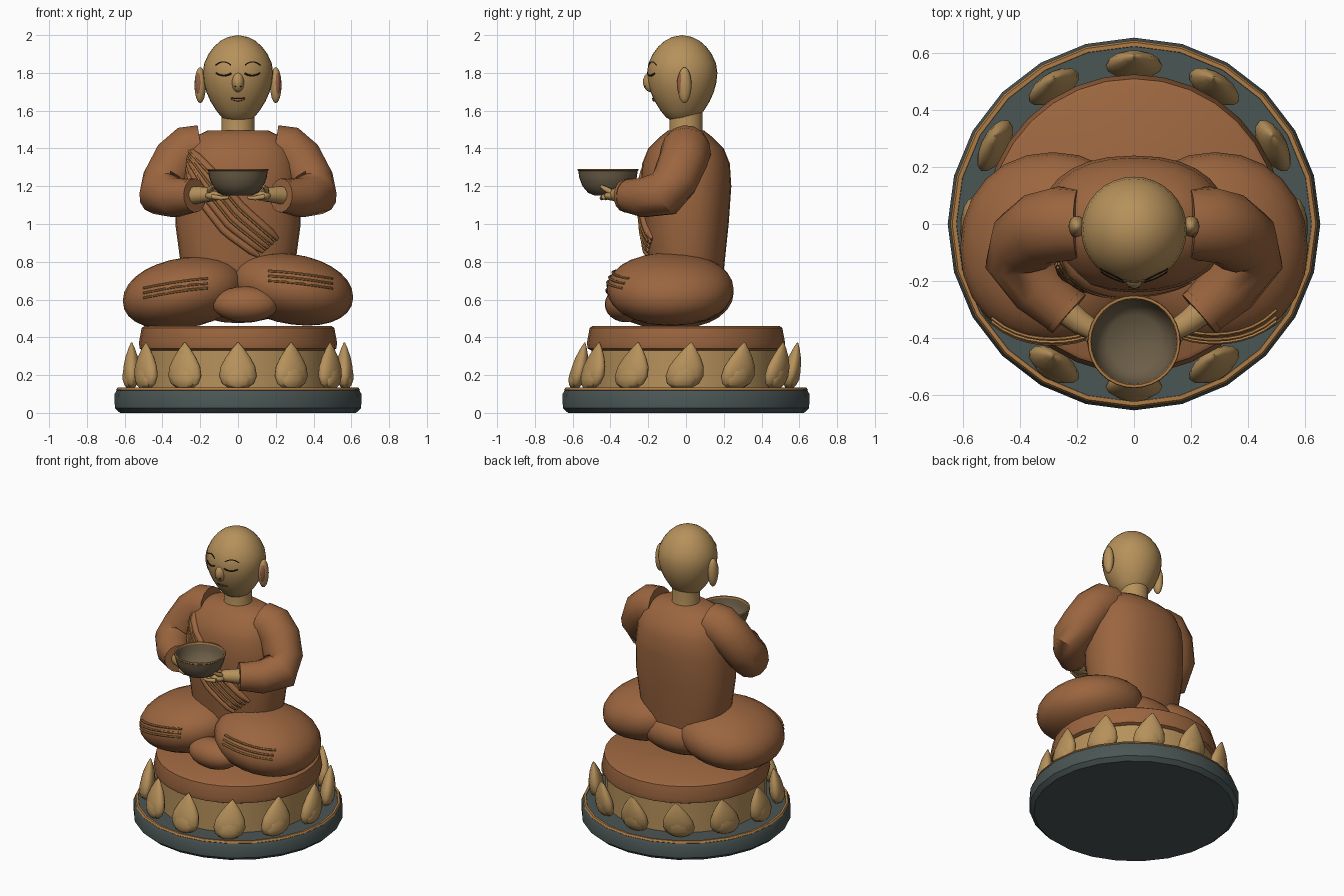
import bpy, bmesh, math
from mathutils import Vector

if "Cube" in bpy.data.objects:
    bpy.data.objects.remove(bpy.data.objects["Cube"])


def material(name, r, g, b):
    m = bpy.data.materials.new(name)
    m.diffuse_color = (r, g, b, 1)
    m.use_nodes = True
    m.node_tree.nodes["Principled BSDF"].inputs["Base Color"].default_value = m.diffuse_color
    return m


ROBE = material("robe brown", .33, .132, .05)
GOLD = material("skin gold", .47, .285, .105)
TRIM = material("trim gold", .42, .20, .06)
SLATE = material("slate green", .068, .092, .09)
BOWL = material("bowl brown", .15, .112, .065)
DARK = material("line dark", .02, .012, .008)
LIP = material("lip brown", .30, .11, .06)


def loft(name, rings, mat, smooth=40, caps=True):
    """Skin a list of equal-sized point rings; without caps the last ring joins the first."""
    bm = bmesh.new()
    vs = [[bm.verts.new(p) for p in ring] for ring in rings]
    n = len(vs[0])
    for a, b in zip(vs, vs[1:] if caps else vs[1:] + vs[:1]):
        for i in range(n):
            j = (i + 1) % n
            bm.faces.new((a[i], a[j], b[j], b[i]))
    if caps:
        bm.faces.new(vs[0])
        bm.faces.new(vs[-1])
    bmesh.ops.remove_doubles(bm, verts=bm.verts, dist=1e-5)
    bmesh.ops.recalc_face_normals(bm, faces=bm.faces)
    me = bpy.data.meshes.new(name)
    bm.to_mesh(me)
    bm.free()
    me.materials.append(mat)
    ob = bpy.data.objects.new(name, me)
    bpy.context.collection.objects.link(ob)
    bpy.ops.object.select_all(action='DESELECT')
    ob.select_set(True)
    bpy.context.view_layer.objects.active = ob
    bpy.ops.object.shade_smooth_by_angle(angle=math.radians(smooth))
    return ob


def spow(v, p):
    return math.copysign(abs(v) ** p, v)


def oval(cx, cy, z, a, b, sides=24, n=2.0):
    """Horizontal superellipse ring."""
    out = []
    for i in range(sides):
        t = 2 * math.pi * i / sides
        out.append(Vector((cx + a * spow(math.cos(t), 2 / n),
                           cy + b * spow(math.sin(t), 2 / n), z)))
    return out


def lathe(name, profile, mat, cx=0, cy=0, sides=24, smooth=40, caps=True):
    return loft(name, [oval(cx, cy, z, max(r, 1e-6), max(r, 1e-6), sides) for r, z in profile],
                mat, smooth, caps)


def blob(name, c, s, mat, n=2.0, shear=0, sides=24, rows=12):
    """Superellipsoid, optionally sloping down along x."""
    rings = []
    for k in range(rows + 1):
        ph = math.pi * (k / rows - .5)
        r = max(abs(math.cos(ph)) ** (2 / n), 1e-6)
        ring = oval(0, 0, s[2] * spow(math.sin(ph), 2 / n), s[0] * r, s[1] * r, sides, n)
        rings.append([p + Vector((c[0], c[1], c[2] + shear * p.x)) for p in ring])
    return loft(name, rings, mat, 60)


def tube(name, pts, radii, mat, sides=12, smooth=50):
    """Round tube along points with a radius per point."""
    pts = [Vector(p) for p in pts]
    if not isinstance(radii, (list, tuple)):
        radii = [radii] * len(pts)
    u, rings = None, []
    for i, p in enumerate(pts):
        t = (pts[min(i + 1, len(pts) - 1)] - pts[max(i - 1, 0)]).normalized()
        if u is None:
            u = t.orthogonal()
        u = (u - t * u.dot(t)).normalized()
        v = t.cross(u)
        rings.append([p + radii[i] * (u * math.cos(a) + v * math.sin(a))
                      for a in (2 * math.pi * k / sides for k in range(sides))])
    return loft(name, rings, mat, smooth)


def interp(table, z):
    """Linear lookup of the columns after z in a table sorted by z."""
    for a, b in zip(table, table[1:]):
        if z <= b[0]:
            f = max(0, (z - a[0]) / (b[0] - a[0]))
            return [p + (q - p) * f for p, q in zip(a[1:], b[1:])]
    return table[-1][1:]


# Pedestal
lathe("base", [(.625, 0), (.652, .025), (.654, .1), (.635, .13)], SLATE)
lathe("base_rim", [(.635, .112), (.645, .122), (.638, .134), (.624, .134), (.62, .12)], TRIM, caps=False)
lathe("drum", [(.5, .12), (.5, .36)], GOLD, sides=32)
lathe("cushion", [(.49, .325), (.52, .34), (.525, .37), (.51, .45), (.495, .46)], ROBE, sides=32)

# Lotus petals: teardrops with a raised inner leaf, tips drifting backwards
PETAL = [(0, .055, .018), (.02, .085, .033), (.06, .1, .046), (.11, .092, .044),
         (.16, .065, .034), (.205, .032, .018), (.238, .003, .003)]
for k in range(12):
    ang = math.radians(30 * k)
    out = Vector((math.cos(ang), math.sin(ang), 0))
    side = Vector((-out.y, out.x, 0))
    for name, grow, push in (("petal", 1, 0), ("petal_leaf", .72, .016)):
        rings = []
        for h, w, d in PETAL:
            c = out * (.563 + push) + Vector((0, .2 * (h * grow - .1), .135 + h * grow))
            rings.append([c + grow * (side * w * math.cos(t) + out * d * math.sin(t))
                          for t in (2 * math.pi * i / 14 for i in range(14))])
        loft("%s_%d" % (name, k), rings, GOLD, 55)

# Crossed legs with fold stripes
LEG, LN = (.325, .335, .187), 2.12
for s, cz in ((-1, .635), (1, .655)):
    cx, cy, sh = s * .285, -.083, -s * .13
    blob("leg", (cx, cy, cz), LEG, ROBE, LN, sh, 24, 14)
    for k in range(3):
        pts = []
        for i in range(9):
            x = .16 + .34 * i / 8
            if s < 0:
                z = .66 + .026 * k - .05 * (i / 8) ** 1.4
            else:
                z = .70 + .026 * k - .04 * (i / 8) ** 1.4
            dx, dz = abs(s * x - cx) / LEG[0], abs(z - cz - sh * (s * x - cx)) / LEG[2]
            y = cy - LEG[1] * max(0, 1 - dx ** LN - dz ** LN) ** (1 / LN)
            pts.append((s * x, y - .003, z))
        tube("leg_fold", pts, .007, TRIM, 6)
blob("hips", (0, .03, .625), (.3, .205, .15), ROBE)
blob("covered_foot", (.04, -.32, .575), (.175, .11, .095), ROBE)

# Torso: z, half width, half depth
TORSO = [(.58, .25, .18), (.8, .305, .205), (1.0, .332, .226), (1.2, .33, .24), (1.32, .315, .232),
         (1.4, .285, .2), (1.46, .235, .14), (1.495, .16, .095)]
loft("torso", [oval(0, 0, z, a, b, 28, 2.3) for z, a, b in TORSO], ROBE, 50)


def on_torso(x, z):
    a, b = interp(TORSO, z)
    return Vector((x, -b * max(0, 1 - abs(x / a) ** 2.3) ** (1 / 2.3), z))


# Sash folds running from the shoulder to the opposite hip
UPPER = [(0, -.26, 1.40), (.25, -.13, 1.27), (.6, .02, 1.09), (1, .21, .92)]
LOWER = [(0, -.27, 1.30), (.25, -.21, 1.14), (.6, -.07, .96), (1, .11, .83)]
for k in range(9):
    f = k / 8
    pts = []
    for i in range(13):
        u, l = interp(UPPER, i / 12), interp(LOWER, i / 12)
        pts.append(on_torso(u[0] + (l[0] - u[0]) * f, u[1] + (l[1] - u[1]) * f))
    if k % 2 == 0:
        tube("sash_fold", pts, [.010] + [.022] * 11 + [.010], ROBE, 10)
    elif k < 6:
        tube("sash_trim", [p + Vector((0, -.021, 0)) for p in pts], .007, TRIM, 6)

# Arms, cuffs and hands
for s in (-1, 1):
    tube("sleeve", [(s * .195, 0, 1.4), (s * .26, 0, 1.39), (s * .325, -.015, 1.335),
                    (s * .385, -.06, 1.23), (s * .405, -.115, 1.16), (s * .33, -.225, 1.14),
                    (s * .235, -.31, 1.15)],
         [.125, .133, .13, .124, .123, .106, .088], ROBE, 14)
    tube("cuff", [(s * .245, -.301, 1.15), (s * .228, -.316, 1.151)], [.092, .09], ROBE, 16)
    tube("forearm", [(s * .26, -.29, 1.15), (s * .19, -.345, 1.155), (s * .14, -.375, 1.155)],
         [.052, .043, .036], GOLD)
    blob("palm", (s * .125, -.39, 1.15), (.05, .045, .026), GOLD, sides=14, rows=8)
    for k in range(4):
        y = -.37 - .022 * k
        tube("finger", [(s * .14, y, 1.145), (s * .09, y - .01, 1.137), (s * .05, y - .01, 1.14)],
             [.013, .012, .008], GOLD, 8)
    tube("thumb", [(s * .15, -.39, 1.165), (s * .15, -.425, 1.185), (s * .135, -.45, 1.2)],
         [.016, .014, .009], GOLD, 8)

# Alms bowl
lathe("bowl", [(.07, 1.15), (.105, 1.165), (.135, 1.2), (.152, 1.245), (.158, 1.285),
               (.15, 1.285), (.143, 1.245), (.126, 1.205), (.095, 1.177), (0, 1.17)], BOWL, 0, -.413, 32)
lathe("bowl_rim", [(.157, 1.28), (.163, 1.285), (.161, 1.292), (.152, 1.292), (.149, 1.282)],
      TRIM, 0, -.413, 32, caps=False)

# Neck and head
lathe("neck", [(.095, 1.46), (.088, 1.5), (.088, 1.6)], GOLD)
HEAD = [(1.545, .055), (1.565, .086), (1.6, .115), (1.65, .146), (1.7, .168), (1.75, .181), (1.8, .186),
        (1.85, .179), (1.9, .156), (1.94, .126), (1.97, .092), (1.99, .053), (2.0, 0)]
HY = -.02
lathe("head", [(r, z) for z, r in HEAD], GOLD, 0, HY, 32, 60)


def on_head(x, z, lift=0):
    r = interp(HEAD, z)[0]
    return Vector((x, HY - math.sqrt(r * r - x * x) - lift, z))


# Face
blob("nose", (0, -.182, 1.752), (.034, .046, .055), GOLD, sides=16)
for s in (-1, 1):
    eye, brow = [], []
    for i in range(9):
        t = i / 4 - 1
        eye.append(on_head(s * (.075 + .04 * t), 1.785 + .013 * t * t))
        brow.append(on_head(s * (.078 + .04 * t), 1.858 - .016 * t * t))
    tube("closed_eye", eye, .005, DARK, 6)
    tube("eyebrow", brow, .0035, DARK, 6)
    blob("nostril", (s * .015, -.217, 1.728), (.005, .007, .004), DARK, sides=8, rows=6)
    blob("ear", (s * .2, -.008, 1.735), (.03, .037, .095), GOLD, sides=16)
    blob("ear_hollow", (s * .207, -.018, 1.74), (.019, .03, .07), LIP, sides=12)
tube("mouth", [on_head(x, 1.658 + 3 * x * x) for x in (-.036, -.018, 0, .018, .036)],
     [.003, .007, .01, .007, .003], LIP, 8)
tube("mouth_line", [on_head(x, 1.664 + 3 * x * x, .006) for x in (-.036, -.018, 0, .018, .036)],
     .0025, DARK, 6)
